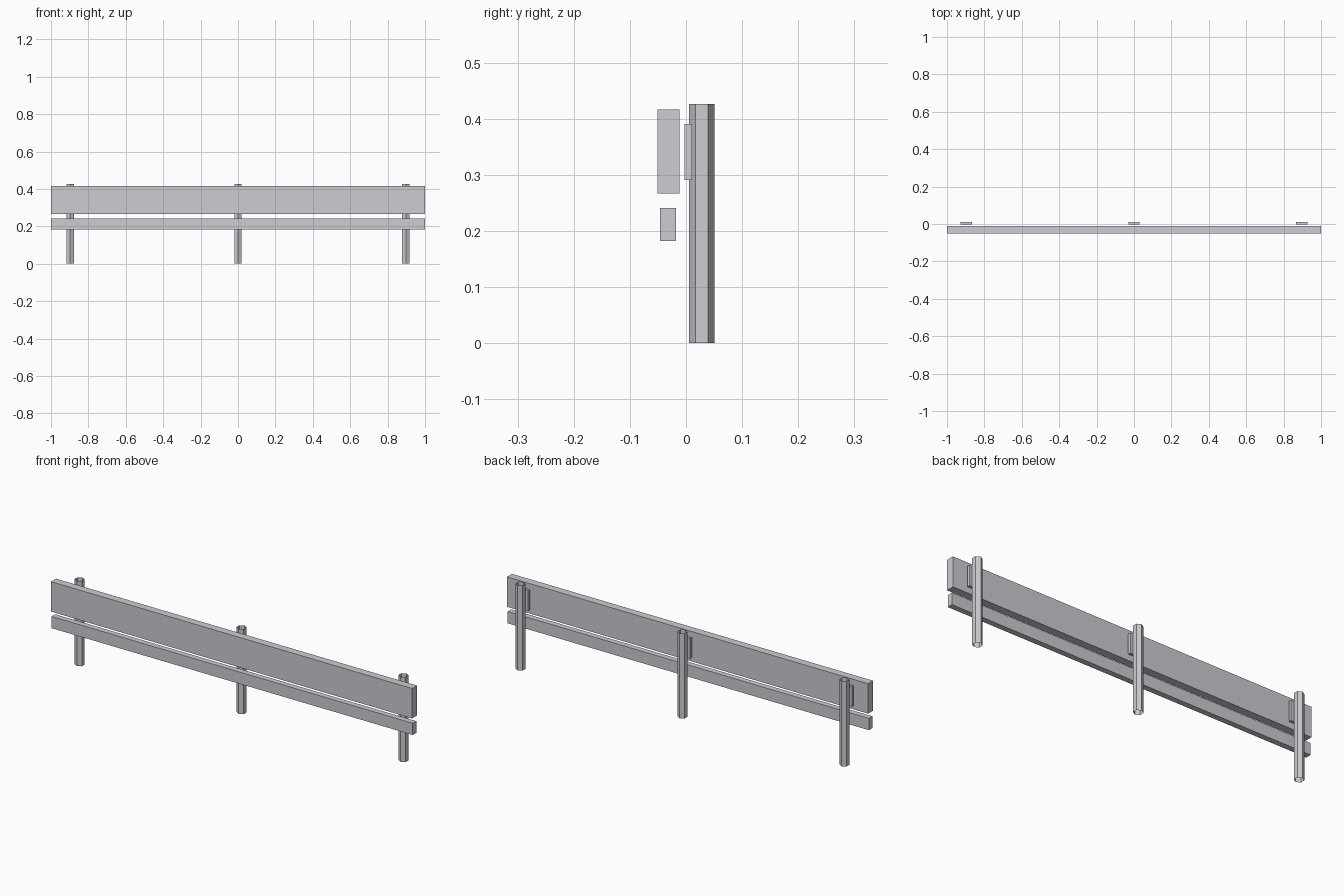
import bpy
import bmesh
import math
from mathutils import Matrix

cube = bpy.data.objects.get("Cube")
if cube:
    bpy.data.objects.remove(cube, do_unlink=True)

# Galvanised steel for every part
steel = bpy.data.materials.new("galvanised steel")
steel.use_nodes = True
colour = (0.60, 0.61, 0.64, 1)
steel.diffuse_color = colour
steel.node_tree.nodes["Principled BSDF"].inputs["Base Color"].default_value = colour


def finish(name, bm):
    bmesh.ops.recalc_face_normals(bm, faces=bm.faces)
    mesh = bpy.data.meshes.new(name)
    bm.to_mesh(mesh)
    bm.free()
    mesh.materials.append(steel)
    bpy.context.collection.objects.link(bpy.data.objects.new(name, mesh))


def box(name, x, y, z):
    """Box given by its (low, high) range on each axis."""
    bm = bmesh.new()
    ranges = (x, y, z)
    centre = [(a + b) / 2 for a, b in ranges]
    size = [b - a for a, b in ranges]
    matrix = Matrix.Translation(centre) @ Matrix.Diagonal((*size, 1))
    bmesh.ops.create_cube(bm, size=1, matrix=matrix)
    finish(name, bm)


def tube(name, x, y, radius, height):
    """Open-ended six-sided tube with a corner facing the front."""
    bm = bmesh.new()
    matrix = Matrix.Translation((x, y, height / 2)) @ Matrix.Rotation(math.pi / 2, 4, "Z")
    # Corner direction is fixed below, so start from a plain ring
    ring = []
    for i in range(6):
        angle = math.pi / 2 + i * math.pi / 3
        px, py = x + radius * math.cos(angle), y + radius * math.sin(angle)
        ring.append((bm.verts.new((px, py, 0)), bm.verts.new((px, py, height))))
    for (a, b), (c, d) in zip(ring, ring[1:] + ring[:1]):
        bm.faces.new((a, c, d, b))
    finish(name, bm)


# Horizontal rails
box("upper_rail", (-1, 1), (-0.051, -0.012), (0.267, 0.417))
box("lower_rail", (-1, 1), (-0.046, -0.018), (0.182, 0.241))

# Posts with their mounting plates
for side, x in (("right", -0.897), ("middle", 0), ("left", 0.897)):
    tube(side + "_post", x, 0.0283, 0.0227, 0.426)
    box(side + "_mounting_plate", (x - 0.03, x + 0.03), (-0.003, 0.011), (0.291, 0.391))
